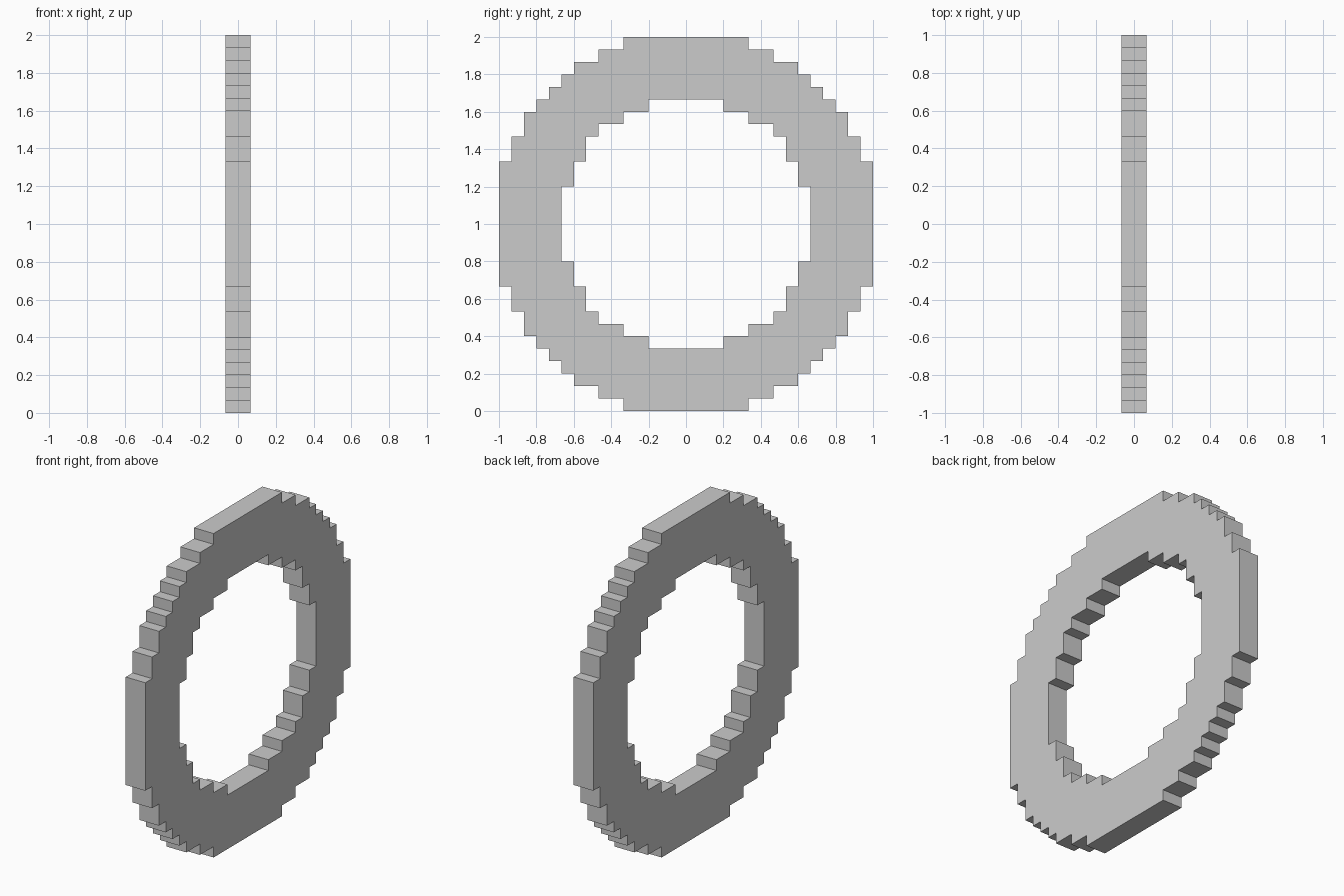
import bpy
import bmesh
from mathutils import Vector

if "Cube" in bpy.data.objects:
    bpy.data.objects.remove(bpy.data.objects["Cube"])

U = 1 / 15  # one block step of the stepped ring

# Outward corners of one quarter, as (half width, height from centre) in steps
OUTER = [(5, 15), (7, 14), (9, 13), (10, 12), (11, 11), (12, 10), (13, 9), (14, 7), (15, 5)]
INNER = [(3, 10), (5, 9), (7, 8), (8, 7), (9, 5), (10, 3)]


def stepped_loop(corners):
    """Turn quarter corners into a full closed staircase outline."""
    q = [corners[0]]
    for a, b in zip(corners, corners[1:]):
        q += [(a[0], b[1]), b]
    r = q[::-1]
    return (q + [(y, -z) for y, z in r] + [(-y, -z) for y, z in q]
            + [(-y, z) for y, z in r])


# Ring face: fill between the outer and inner outlines
bm = bmesh.new()
edges = []
for corners in (OUTER, INNER):
    vs = [bm.verts.new((-U, y * U, 1 + z * U)) for y, z in stepped_loop(corners)]
    edges += [bm.edges.new((vs[i - 1], vs[i])) for i in range(len(vs))]
bmesh.ops.triangle_fill(bm, edges=edges, use_beauty=True, normal=Vector((-1, 0, 0)))

# Thickness: extrude two steps along x
ext = bmesh.ops.extrude_face_region(bm, geom=bm.faces[:], use_keep_orig=True)
moved = [g for g in ext["geom"] if isinstance(g, bmesh.types.BMVert)]
bmesh.ops.translate(bm, verts=moved, vec=(2 * U, 0, 0))
bmesh.ops.recalc_face_normals(bm, faces=bm.faces[:])

mesh = bpy.data.meshes.new("stepped_ring")
bm.to_mesh(mesh)
bm.free()
bpy.context.collection.objects.link(bpy.data.objects.new("stepped_ring", mesh))
